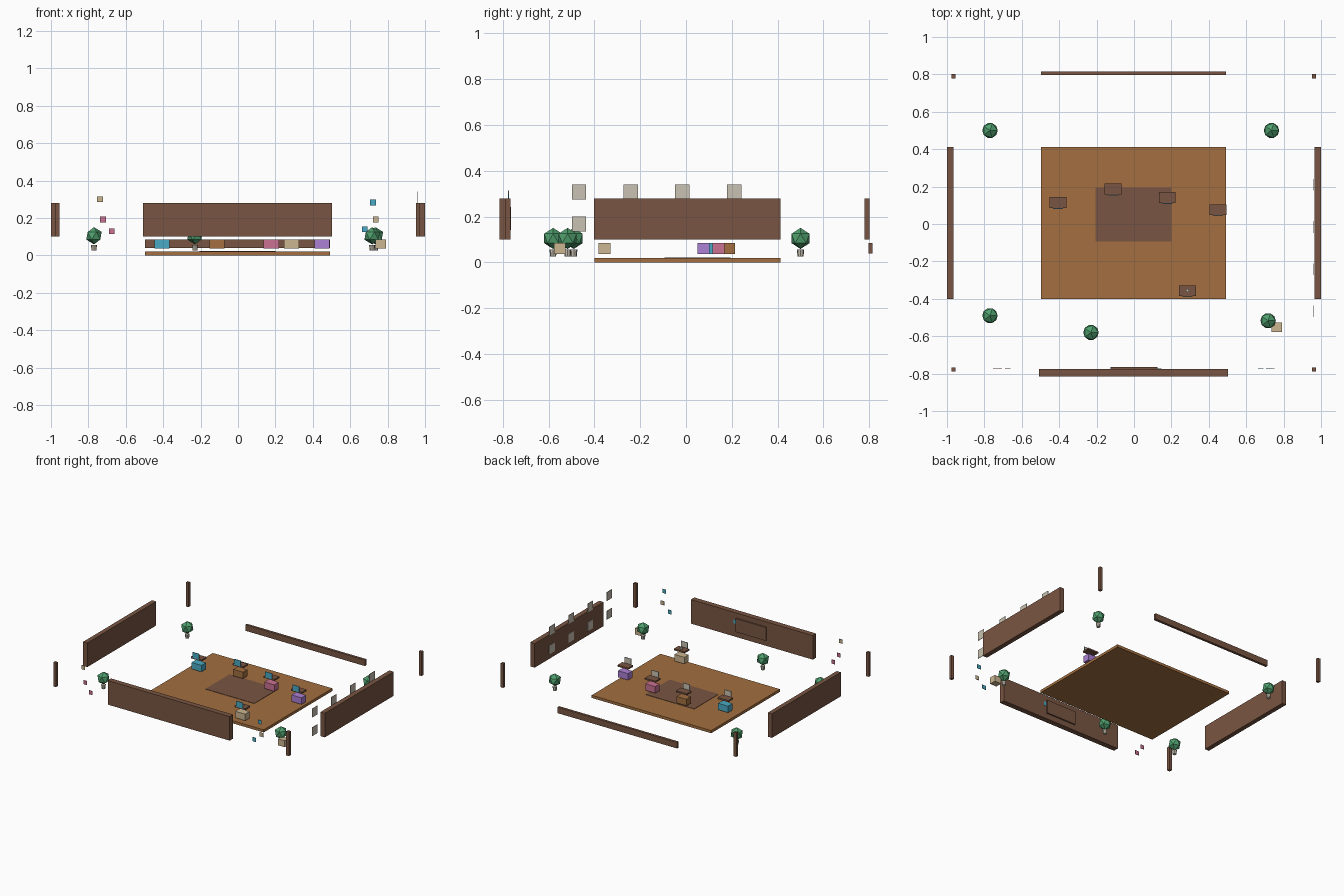
import bpy, bmesh, math
from mathutils import Vector

if "Cube" in bpy.data.objects:
    bpy.data.objects.remove(bpy.data.objects["Cube"])


def lin(c):
    c /= 255
    return c / 12.92 if c <= 0.04045 else ((c + 0.055) / 1.055) ** 2.4


def mat(name, r, g, b):
    m = bpy.data.materials.new(name)
    m.diffuse_color = (lin(r), lin(g), lin(b), 1)
    m.use_nodes = True
    m.node_tree.nodes["Principled BSDF"].inputs["Base Color"].default_value = m.diffuse_color
    return m


DARK = mat("dark wood", 121, 85, 66)
OAK = mat("oak", 163, 111, 64)
CYAN = mat("cyan", 74, 170, 196)
PINK = mat("pink", 202, 113, 146)
PURPLE = mat("purple", 172, 128, 212)
BEIGE = mat("beige", 204, 182, 145)
PALE = mat("pale grey", 201, 194, 178)
GREEN = mat("leaf green", 80, 160, 110)


def finish(name, bm, material):
    me = bpy.data.meshes.new(name)
    bm.to_mesh(me)
    bm.free()
    me.materials.append(material)
    ob = bpy.data.objects.new(name, me)
    bpy.context.collection.objects.link(ob)
    return ob


def box(name, x, y, z, material):
    """Box from (min, max) pairs."""
    bm = bmesh.new()
    bmesh.ops.create_cube(bm, size=1)
    lo, hi = Vector((x[0], y[0], z[0])), Vector((x[1], y[1], z[1]))
    for v in bm.verts:
        v.co = (lo + hi) / 2 + v.co * (hi - lo)
    return finish(name, bm, material)


def around(c, size):
    return (c - size / 2, c + size / 2)


# Floor and rug
box("floor", (-0.497, 0.492), (-0.4, 0.412), (0, 0.02), OAK)
box("rug", (-0.205, 0.2), (-0.093, 0.195), (0.02, 0.0225), DARK)

# Walls, back rail and corner posts
WALL_Z = (0.1, 0.28)
box("front_wall", (-0.507, 0.502), (-0.815, -0.775), WALL_Z, DARK)
box("left_wall", (-1.0, -0.966), (-0.402, 0.412), WALL_Z, DARK)
box("right_wall", (0.964, 1.0), (-0.402, 0.412), WALL_Z, DARK)
box("back_rail", (-0.497, 0.492), (0.796, 0.815), (0.04, 0.085), DARK)
for x in (-0.966, 0.962):
    for y in (-0.777, 0.79):
        box("corner_post", around(x, 0.022), around(y, 0.022), WALL_Z, DARK)

# Window panes in two rows on the inside of the right wall
for i in range(4):
    for z in (0.168, 0.308):
        box("window_pane", (0.960, 0.9635), around(-0.467 + 0.2256 * i, 0.063),
            around(z, 0.065), PALE)

# Board on the inside of the front wall
box("board", (-0.125, 0.125), (-0.775, -0.765), (0.142, 0.242), DARK)

# Paper notes
for x, z, m in ((-0.738, 0.30, BEIGE), (-0.722, 0.192, PINK), (-0.676, 0.129, PINK),
                (0.722, 0.283, CYAN), (0.737, 0.192, BEIGE), (0.677, 0.14, CYAN),
                (0.132, 0.212, CYAN)):
    box("paper_note", around(x, 0.03), (-0.776, -0.773), around(z, 0.03), m)

# Desks: coloured base, wooden top, monitor facing the front
for x, y, m in ((-0.406, 0.115, CYAN), (-0.112, 0.187, OAK), (0.178, 0.142, PINK),
                (0.449, 0.077, PURPLE), (0.286, -0.356, BEIGE)):
    box("desk_base", around(x, 0.082), around(y, 0.052), (0.037, 0.086), m)
    box("desk_top", around(x, 0.089), around(y, 0.057), (0.117, 0.129), DARK)
    box("monitor_back", around(x, 0.055), (y - 0.033, y - 0.030), (0.127, 0.17), PALE)
    box("monitor_screen", around(x, 0.055), (y - 0.035, y - 0.033), (0.127, 0.17), CYAN)
# Small cup on the front desk
box("desk_cup", around(0.286, 0.016), around(-0.356, 0.016), (0.129, 0.142), PALE)

# Potted plants
for x, y in ((-0.77, 0.5), (0.735, 0.5), (-0.77, -0.49), (0.717, -0.517), (-0.23, -0.58)):
    bm = bmesh.new()
    bmesh.ops.create_icosphere(bm, subdivisions=1, radius=0.046)
    bmesh.ops.translate(bm, vec=(x, y, 0.105), verts=bm.verts)
    finish("plant_leaves", bm, GREEN)
    bm = bmesh.new()
    bmesh.ops.create_cone(bm, cap_ends=True, segments=8, radius1=0.013,
                          radius2=0.016, depth=0.03)
    bmesh.ops.translate(bm, vec=(x, y, 0.041), verts=bm.verts)
    finish("plant_pot", bm, PALE)

# Storage box beside the front right plant
box("storage_box", (0.734, 0.79), (-0.577, -0.527), (0.037, 0.085), BEIGE)
